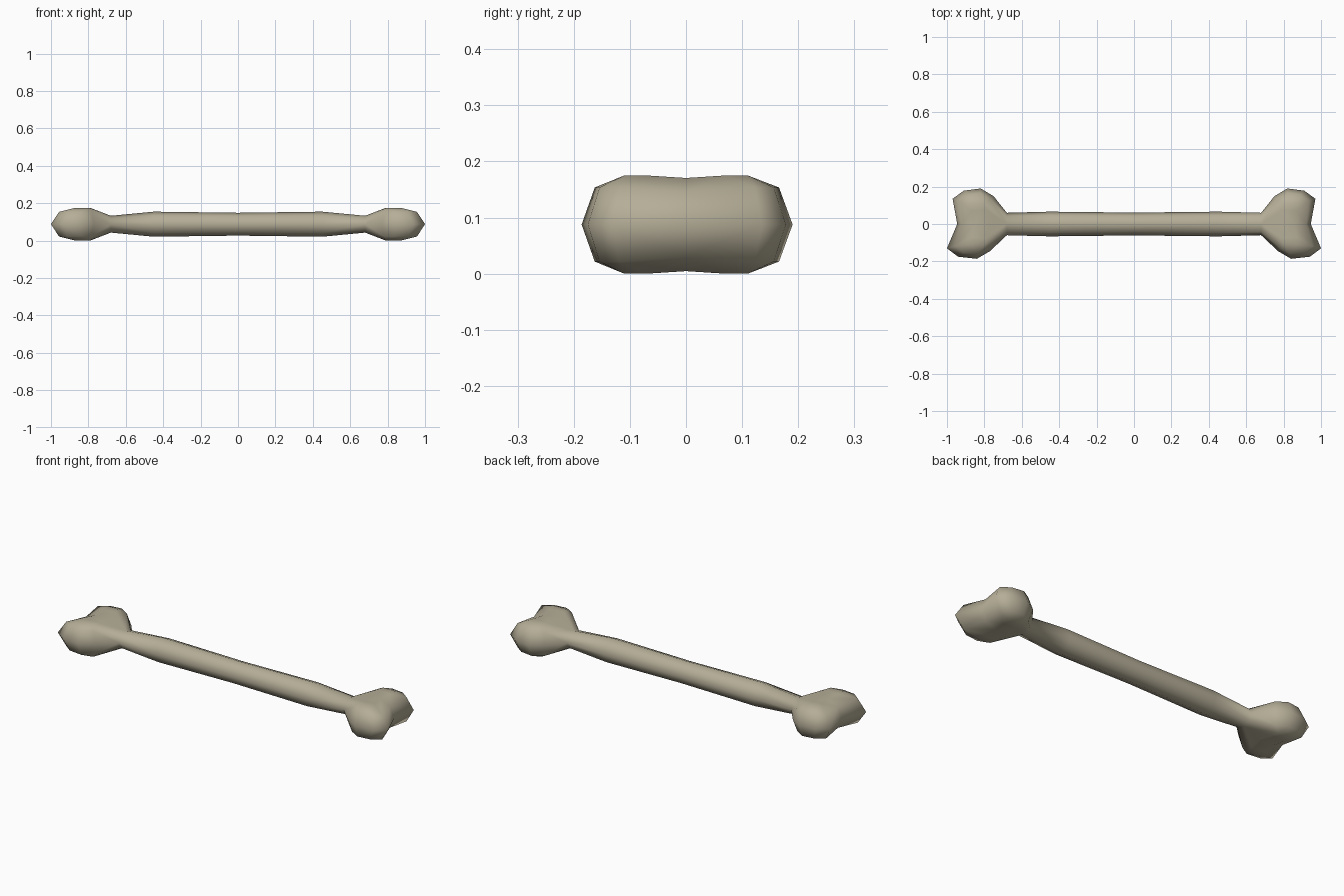
import bpy, bmesh, math

if "Cube" in bpy.data.objects:
    bpy.data.objects.remove(bpy.data.objects["Cube"])

Z0 = 0.09      # height of the bone's axis
NECK = 0.68    # where the shaft meets the knuckles
SIDES = 8

bone_colour = bpy.data.materials.new("bone ivory")
bone_colour.diffuse_color = (0.46, 0.42, 0.31, 1)
bone_colour.use_nodes = True
bone_colour.node_tree.nodes["Principled BSDF"].inputs["Base Color"].default_value = bone_colour.diffuse_color

bm = bmesh.new()


def ring_point(x, ry, rz, i):
    a = 2 * math.pi * i / SIDES
    return (x, ry * math.sin(a), Z0 + rz * math.cos(a))


# Shaft: half of it, from the middle to the neck
stations = [(0, 0.061, 0.061), (0.45, 0.066, 0.067), (NECK, 0.06, 0.045)]
rings = [[bm.verts.new(ring_point(x, ry, rz, i)) for i in range(SIDES)]
         for x, ry, rz in stations]
for a, b in zip(rings, rings[1:]):
    for i in range(SIDES):
        j = (i + 1) % SIDES
        bm.faces.new((a[i], b[i], b[j], a[j]))


# Knuckle: convex lobe on one side of y = 0, open at the neck and centre plane
def knuckle(outline, side):
    pts = [(x, y, Z0) for x, y in outline]
    pts += [ring_point(NECK, 0.06, 0.045, i) for i in range(SIDES // 2 + 1)]
    pts.append((0.945, 0, Z0))
    for s in (-1, 1):
        pts += [(0.82 + (x - 0.82) * 0.76, 0.08 + (y - 0.08) * 0.78, Z0 + s * 0.066)
                for x, y in outline[:4]]
        pts += [(x, y, Z0 + s * 0.0875) for x, y in ((0.87, 0.11), (0.80, 0.11), (0.79, 0.075), (0.87, 0.07))]
        pts += [(x, 0, Z0 + s * h) for x, h in ((0.78, 0.079), (0.86, 0.083), (0.92, 0.058))]
    tmp = bmesh.new()
    for p in pts:
        tmp.verts.new(p)
    bmesh.ops.convex_hull(tmp, input=tmp.verts[:])
    for f in tmp.faces[:]:
        if all(v.co.y < 1e-4 for v in f.verts) or all(v.co.x < NECK + 1e-4 for v in f.verts):
            tmp.faces.remove(f)
    for f in tmp.faces:
        bm.faces.new([bm.verts.new((v.co.x, v.co.y * side, v.co.z)) for v in f.verts])
    tmp.free()


knuckle([(0.97, 0.135), (0.91, 0.178), (0.82, 0.19), (0.75, 0.148)], 1)
knuckle([(1.0, 0.13), (0.94, 0.175), (0.84, 0.186), (0.77, 0.145)], -1)

# Mirror to the other end and weld
half = bm.verts[:] + bm.edges[:] + bm.faces[:]
copy = bmesh.ops.duplicate(bm, geom=half)["geom"]
for v in copy:
    if isinstance(v, bmesh.types.BMVert):
        v.co.x *= -1
bmesh.ops.remove_doubles(bm, verts=bm.verts[:], dist=0.0005)
bmesh.ops.translate(bm, verts=bm.verts[:], vec=(0, 0, -min(v.co.z for v in bm.verts)))
bmesh.ops.recalc_face_normals(bm, faces=bm.faces[:])
for f in bm.faces:
    f.smooth = True

mesh = bpy.data.meshes.new("bone")
bm.to_mesh(mesh)
bm.free()
mesh.materials.append(bone_colour)
bpy.context.collection.objects.link(bpy.data.objects.new("bone", mesh))
